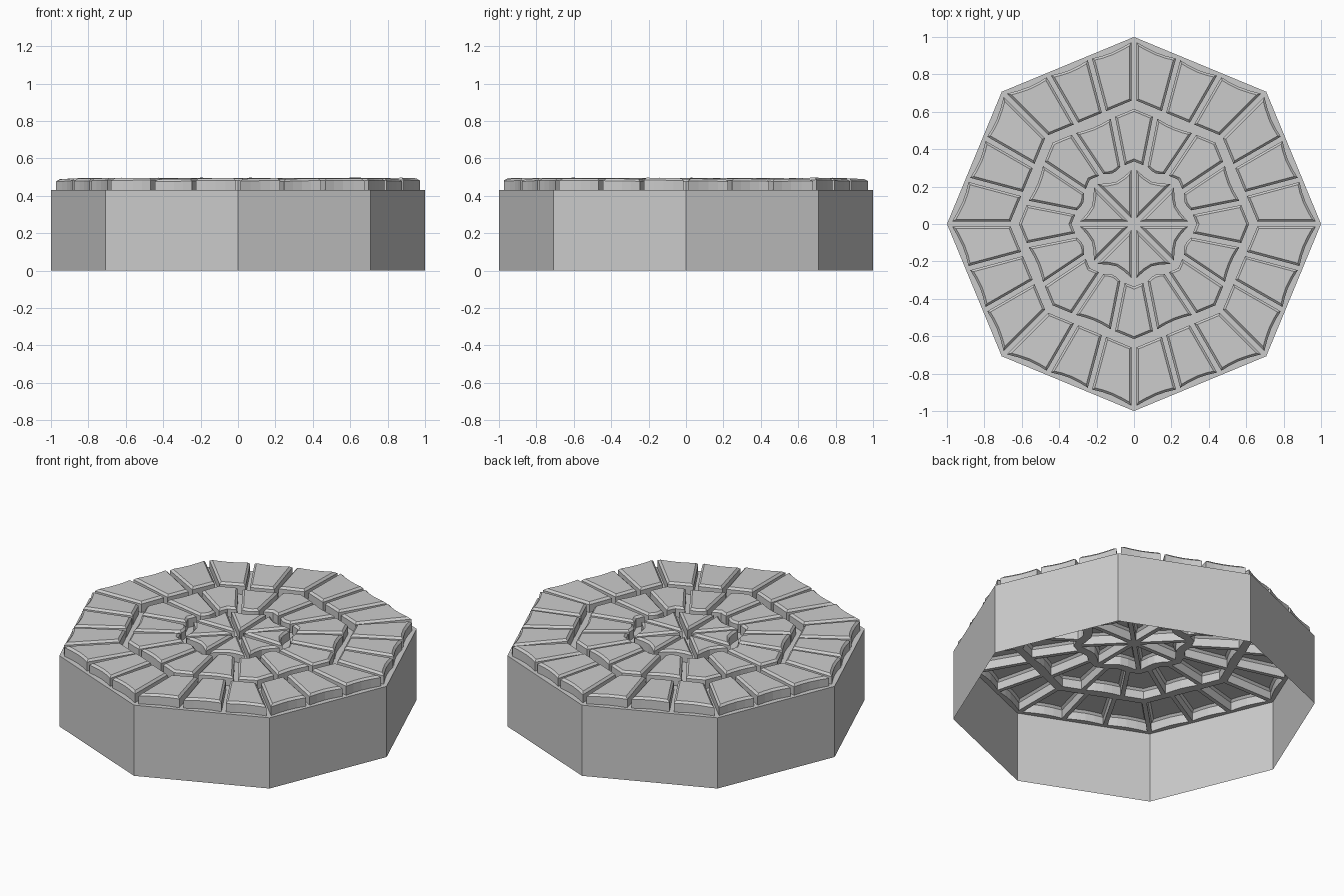
import bpy, bmesh, random
from math import sin, cos, asin, pi, radians
from mathutils import Vector

if "Cube" in bpy.data.objects:
    bpy.data.objects.remove(bpy.data.objects["Cube"])

random.seed(4)
FLOOR, TOP, GAP = 0.43, 0.481, 0.013
STEP = pi / 4


def octagon(a):
    """Radius of a unit octagon at angle a."""
    return cos(pi / 8) / cos((a % STEP) - pi / 8)


def arc(a0, a1, r, dent, n=4):
    """Octagon-following edge between two joints, sagging inwards."""
    s, e = a0 + asin(GAP / r), a1 - asin(GAP / r)
    pts = []
    for i in range(n + 1):
        t = i / n
        a = s + (e - s) * t
        k = r * octagon(a) - dent * sin(pi * t)
        pts.append(Vector((k * cos(a), k * sin(a), 0)))
    return pts


bm = bmesh.new()

# Octagonal side wall, open underneath
low = [bm.verts.new((cos(i * STEP), sin(i * STEP), 0)) for i in range(8)]
rim = [bm.verts.new((v.co.x, v.co.y, FLOOR)) for v in low]
for i in range(8):
    j = (i + 1) % 8
    bm.faces.new((low[i], low[j], rim[j], rim[i]))
outline = [bm.edges.get((rim[i], rim[(i + 1) % 8])) for i in range(8)]

# Raised paving stones: count, first joint, inner and outer radius, dents
rings = [(24, 0, 0.665, 0.978, 0.0, 0.012),
         (16, radians(-11.25), 0.335, 0.615, 0.015, 0.01),
         (8, 0, 0, 0.295, 0, 0.028)]
tops = []
for count, start, r_in, r_out, dent_in, dent_out in rings:
    w = 2 * pi / count
    for i in range(count):
        a0, a1 = start + i * w, start + (i + 1) * w
        mid = (a0 + a1) / 2
        corner = count == 16 and i % 2 == 0
        pts = arc(a0, a1, r_out, 0 if corner else dent_out)
        if r_in:
            pts += arc(a0, a1, r_in, 0 if corner else dent_in)[::-1]
        else:
            k = GAP / sin(w / 2)
            pts.append(Vector((k * cos(mid), k * sin(mid), 0)))
        c = sum(pts, Vector()) / len(pts)
        tx, ty = random.uniform(-0.025, 0.025), random.uniform(-0.025, 0.025)
        base = [bm.verts.new((p.x, p.y, FLOOR)) for p in pts]
        head = [bm.verts.new((p.x, p.y, TOP + tx * (p.x - c.x) + ty * (p.y - c.y)))
                for p in pts]
        n = len(pts)
        for m in range(n):
            q = (m + 1) % n
            bm.faces.new((base[m], base[q], head[q], head[m]))
            outline.append(bm.edges.get((base[m], base[q])))
        tops.append(bm.faces.new(head))

# Joint floor between the stones, then the chamfered stone tops
bmesh.ops.triangle_fill(bm, edges=outline, use_beauty=True, normal=(0, 0, 1))
bm.normal_update()
bmesh.ops.inset_individual(bm, faces=tops, thickness=0.012, depth=0.012,
                           use_even_offset=True)
bmesh.ops.recalc_face_normals(bm, faces=bm.faces[:])

mesh = bpy.data.meshes.new("stone_platform")
bm.to_mesh(mesh)
bm.free()
bpy.context.collection.objects.link(bpy.data.objects.new("stone_platform", mesh))
